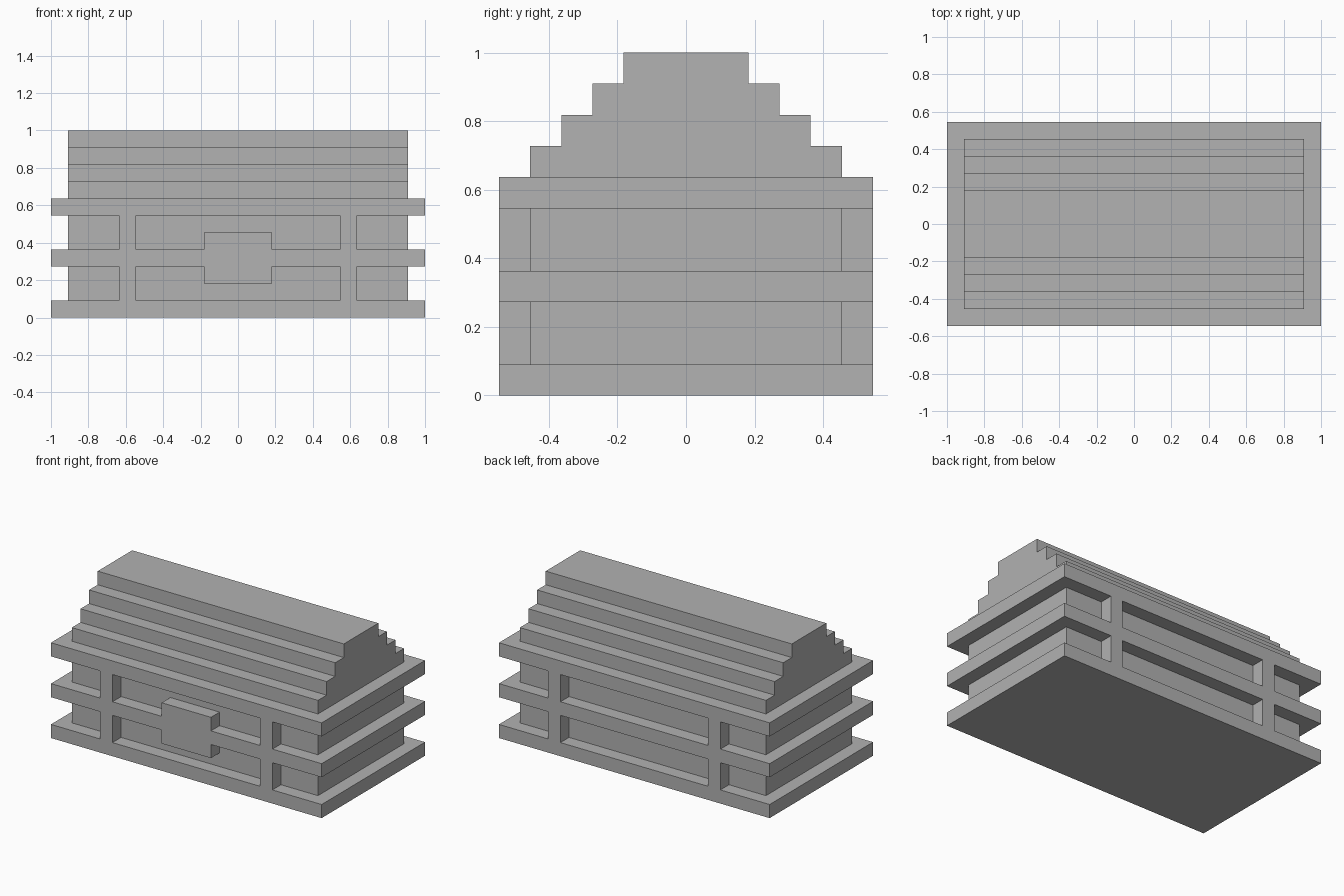
import bpy
import bmesh

U = 1 / 11  # one building unit

cube = bpy.data.objects.get("Cube")
if cube:
    bpy.data.objects.remove(cube, do_unlink=True)

grey = bpy.data.materials.new("plain_grey")
grey.use_nodes = True
colour = (0.445, 0.445, 0.445, 1)
grey.diffuse_color = colour
grey.node_tree.nodes["Principled BSDF"].inputs["Base Color"].default_value = colour


def finish(name, bm):
    bmesh.ops.recalc_face_normals(bm, faces=bm.faces)
    mesh = bpy.data.meshes.new(name)
    bm.to_mesh(mesh)
    bm.free()
    mesh.materials.append(grey)
    obj = bpy.data.objects.new(name, mesh)
    bpy.context.collection.objects.link(obj)
    return obj


def box(name, x, y, z):
    """Box from (low, high) ranges given in building units."""
    bm = bmesh.new()
    bmesh.ops.create_cube(bm, size=1)
    for v in bm.verts:
        v.co = [U * (r[0] if c < 0 else r[1]) for c, r in zip(v.co, (x, y, z))]
    return finish(name, bm)


def join(name, parts):
    """Fuse touching boxes into one clean solid."""
    base = parts[0]
    for part in parts[1:]:
        mod = base.modifiers.new("union", "BOOLEAN")
        mod.operation = "UNION"
        mod.solver = "EXACT"
        mod.object = part
    bpy.context.view_layer.update()
    graph = bpy.context.evaluated_depsgraph_get()
    mesh = bpy.data.meshes.new_from_object(base.evaluated_get(graph))
    for part in parts:
        bpy.data.objects.remove(part, do_unlink=True)
    bm = bmesh.new()
    bm.from_mesh(mesh)
    bpy.data.meshes.remove(mesh)
    bmesh.ops.remove_doubles(bm, verts=bm.verts, dist=0.0001)
    bmesh.ops.dissolve_limit(bm, angle_limit=0.01, verts=bm.verts, edges=bm.edges)
    return finish(name, bm)


# Chest core, three surrounding bands, corner posts and the front latch
parts = [box("core", (-10, 10), (-5, 5), (0.5, 6.5))]
for z in (0, 3, 6):
    parts.append(box("band", (-11, 11), (-6, 6), (z, z + 1)))
for x in (-7, 6):
    parts.append(box("post", (x, x + 1), (-6, 6), (0.5, 6.5)))
parts.append(box("latch", (-2, 2), (-6, -4), (2, 5)))
join("chest_body", parts)

# Stepped lid, extruded along x from its end profile
half = []
for step in range(4):
    half += [(5 - step, 7 + step), (5 - step, 8 + step)]
profile = half + [(-y, z) for y, z in reversed(half)]
bm = bmesh.new()
end = bm.faces.new([bm.verts.new((-10 * U, y * U, z * U)) for y, z in profile])
grown = bmesh.ops.extrude_face_region(bm, geom=[end], use_keep_orig=True)
moved = [g for g in grown["geom"] if isinstance(g, bmesh.types.BMVert)]
bmesh.ops.translate(bm, verts=moved, vec=(20 * U, 0, 0))
finish("stepped_lid", bm)
